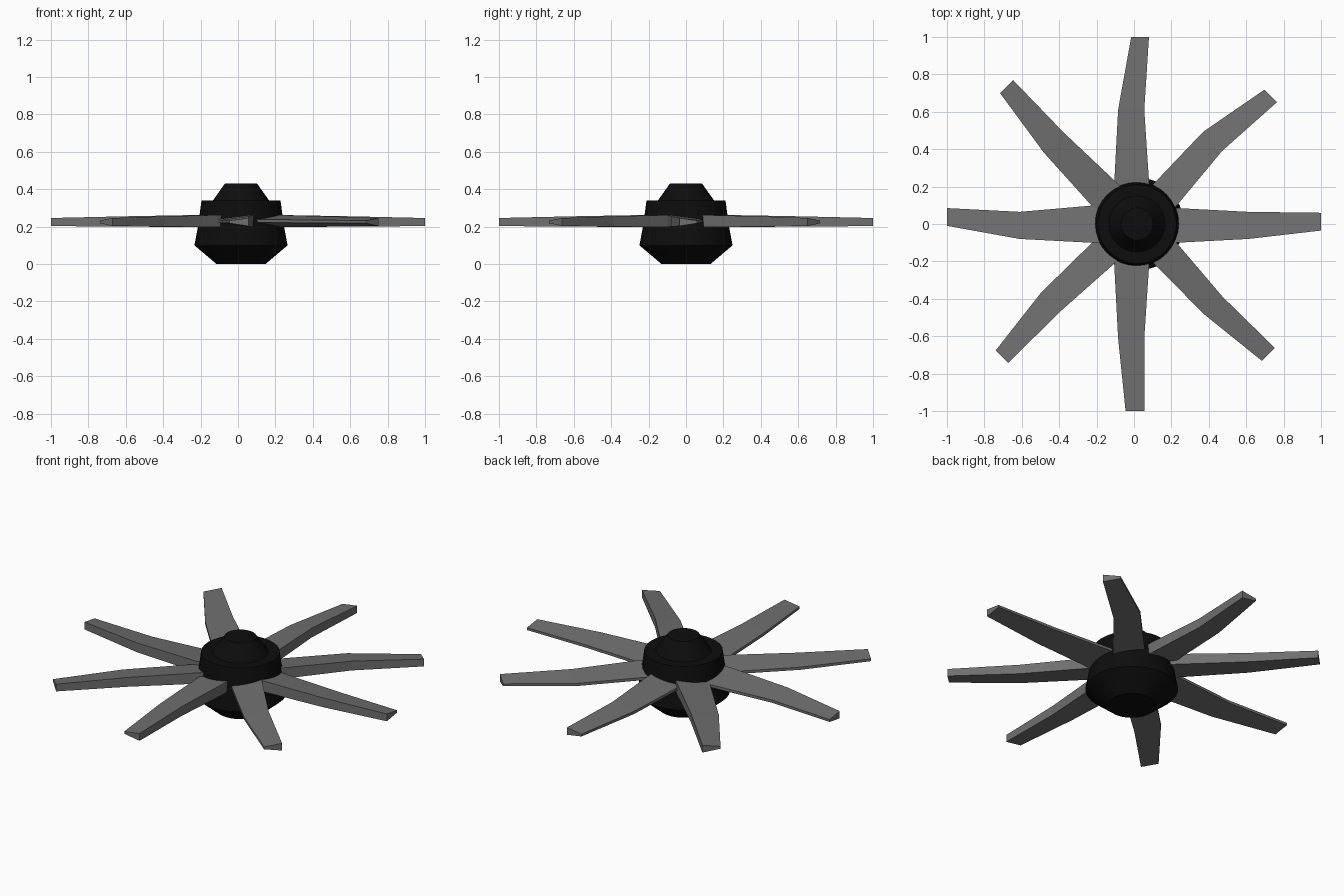
import bpy, bmesh, math
from mathutils import Matrix

if "Cube" in bpy.data.objects:
    bpy.data.objects.remove(bpy.data.objects["Cube"])


def material(name, value):
    m = bpy.data.materials.new(name)
    m.diffuse_color = (value, value, value, 1)
    m.use_nodes = True
    m.node_tree.nodes["Principled BSDF"].inputs["Base Color"].default_value = m.diffuse_color
    return m


black = material("hub black", 0.004)
grey = material("blade grey", 0.16)


def finish(name, bm, mat):
    bmesh.ops.recalc_face_normals(bm, faces=bm.faces)
    me = bpy.data.meshes.new(name)
    bm.to_mesh(me)
    bm.free()
    me.materials.append(mat)
    ob = bpy.data.objects.new(name, me)
    bpy.context.collection.objects.link(ob)
    return ob


def lathe(name, profile, centre, mat, sides=32):
    bm = bmesh.new()
    rings = []
    for r, z in profile:
        rings.append([bm.verts.new((centre[0] + r * math.cos(2 * math.pi * i / sides),
                                    centre[1] + r * math.sin(2 * math.pi * i / sides), z))
                      for i in range(sides)])
    for a, b in zip(rings, rings[1:]):
        for i in range(sides):
            j = (i + 1) % sides
            bm.faces.new((a[i], a[j], b[j], b[i]))
    bm.faces.new(rings[0])
    bm.faces.new(rings[-1])
    ob = finish(name, bm, mat)
    bpy.context.view_layer.objects.active = ob
    ob.select_set(True)
    bpy.ops.object.shade_smooth_by_angle(angle=math.radians(25))
    ob.select_set(False)


# Hub: tapered body with a stepped cap
lathe("hub", [(0.131, 0), (0.249, 0.10), (0.232, 0.19), (0.222, 0.26),
              (0.211, 0.34), (0.150, 0.34), (0.086, 0.43)], (0.016, 0), black)

# Blades: angle, side of the thick edge, then low/high edge offsets at root, middle and tip
blades = [
    (0, -1, (-.100, .085), (-.080, .065), (-.035, .060)),
    (45, -1, (-.092, .078), (-.057, .087), (-.080, .015)),
    (90, -1, (-.080, .105), (-.055, .085), (-.080, .015)),
    (135, -1, (-.091, .091), (-.080, .071), (-.087, .012)),
    (180, 1, (-.098, .100), (-.065, .080), (-.085, .010)),
    (225, 1, (-.088, .075), (-.092, .052), (-.045, .050)),
    (270, 1, (-.105, .080), (-.085, .055), (-.045, .055)),
    (315, 1, (-.075, .090), (-.076, .060), (-.034, .064)),
]
thick = [(.198, .262), (.198, .262), (.200, .255), (.203, .246)]
thin = [(.222, .238), (.222, .238), (.220, .236), (.218, .232)]

for n, (angle, side, root, mid, tip) in enumerate(blades):
    bm = bmesh.new()
    sections = []
    stations = ((0.12, root), (0.23, root), (0.61, mid), (1.0, tip))
    for (r, (lo, hi)), tk, tn in zip(stations, thick, thin):
        zl, zh = (tk, tn) if side < 0 else (tn, tk)
        sections.append([bm.verts.new(p) for p in
                         ((r, lo, zl[0]), (r, hi, zh[0]), (r, hi, zh[1]), (r, lo, zl[1]))])
    for a, b in zip(sections, sections[1:]):
        for i in range(4):
            j = (i + 1) % 4
            bm.faces.new((a[i], a[j], b[j], b[i]))
    bm.faces.new(sections[0])
    bm.faces.new(sections[-1])
    bm.transform(Matrix.Rotation(math.radians(angle), 4, 'Z'))
    finish("blade_%d" % (n + 1), bm, grey)
